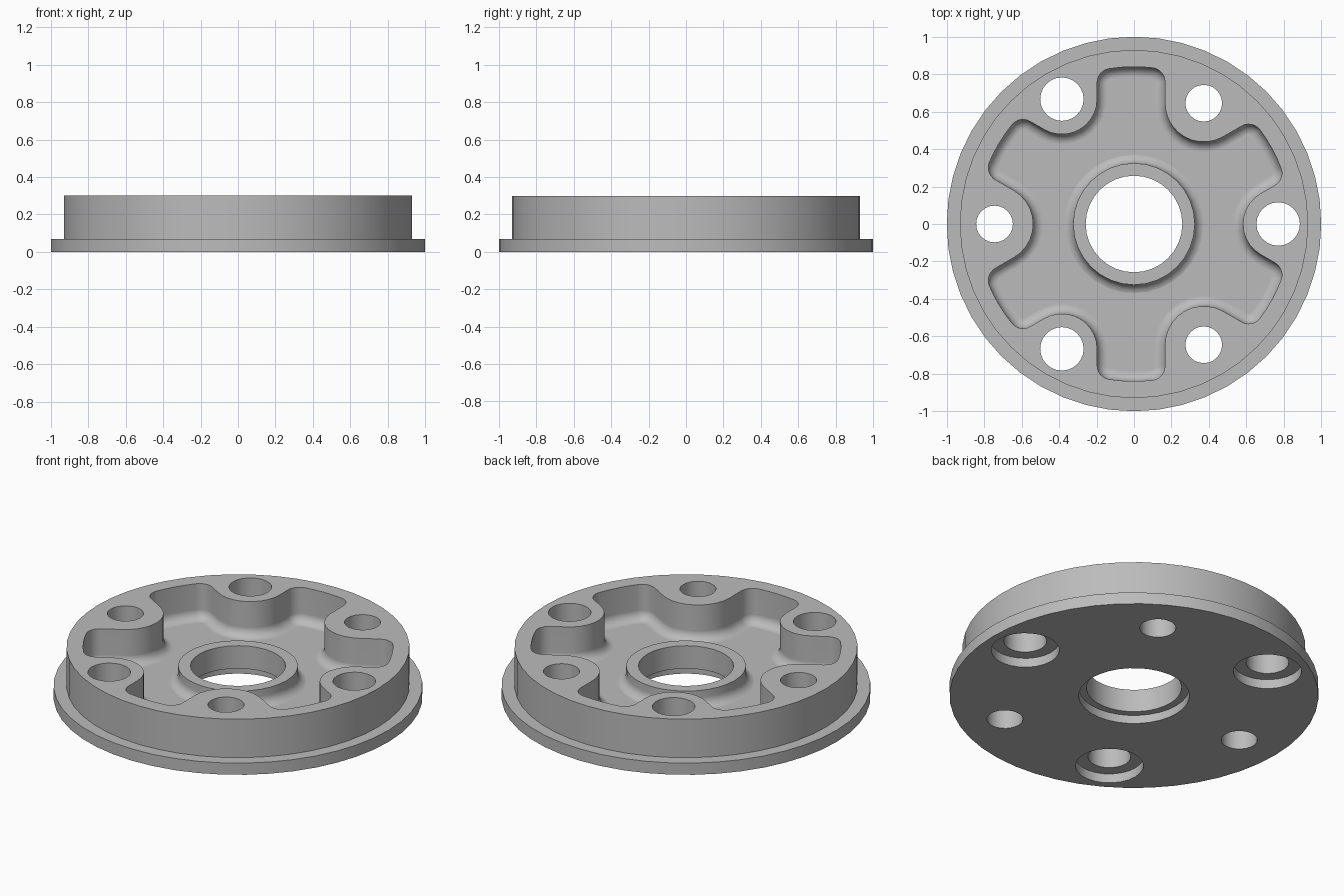
import bpy, bmesh
from math import sin, cos, pi, radians, sqrt, asin, atan2

if "Cube" in bpy.data.objects:
    bpy.data.objects.remove(bpy.data.objects["Cube"], do_unlink=True)

TOP, FLOOR, FILLET = 0.30, 0.09, 0.055
OUTER, CORNER = 0.84, 0.075            # pocket radius and its corner radius
LARGE = dict(dist=0.77, boss=0.188, hole=0.116)
SMALL = dict(dist=0.745, boss=0.207, hole=0.098)
BOLTS = [LARGE, SMALL] * 3             # one every 60 degrees

grey = bpy.data.materials.new("machined grey")
grey.use_nodes = True
colour = (0.5, 0.5, 0.5, 1)
grey.diffuse_color = colour
grey.node_tree.nodes["Principled BSDF"].inputs["Base Color"].default_value = colour


def loft(name, rings):
    """Closed solid through rings of points, capped at both ends."""
    bm = bmesh.new()
    rows = [[bm.verts.new(p) for p in ring] for ring in rings]
    n = len(rows[0])
    for low, high in zip(rows, rows[1:]):
        for i in range(n):
            j = (i + 1) % n
            bm.faces.new((low[i], low[j], high[j], high[i]))
    bm.faces.new(rows[0][::-1])
    bm.faces.new(rows[-1])
    bmesh.ops.recalc_face_normals(bm, faces=bm.faces)
    mesh = bpy.data.meshes.new(name)
    bm.to_mesh(mesh)
    bm.free()
    mesh.materials.append(grey)
    ob = bpy.data.objects.new(name, mesh)
    bpy.context.collection.objects.link(ob)
    return ob


def turned(name, profile, sides, x=0, y=0):
    """Solid of revolution from (radius, height) pairs."""
    return loft(name, [[(x + r * cos(2 * pi * i / sides), y + r * sin(2 * pi * i / sides), z)
                        for i in range(sides)] for r, z in profile])


def combine(target, tool, operation):
    bpy.context.view_layer.objects.active = target
    mod = target.modifiers.new(operation, 'BOOLEAN')
    mod.operation, mod.solver, mod.object = operation, 'EXACT', tool
    bpy.ops.object.modifier_apply(modifier=mod.name)
    bpy.data.objects.remove(tool, do_unlink=True)


def arc(cx, cy, r, start, end, steps):
    return [(cx + r * cos(start + (end - start) * i / steps),
             cy + r * sin(start + (end - start) * i / steps)) for i in range(steps + 1)]


def pocket_outline(inset, z):
    """Six straight arms joined by round bosses, offset inward by inset."""
    pts = []
    for k, bolt in enumerate(BOLTS):
        phi = radians(60 * k)
        # Round boss, from one arm to the next
        pts += arc(bolt["dist"] * cos(phi), bolt["dist"] * sin(phi), bolt["boss"] + inset,
                   phi + radians(240), phi + radians(120), 10)
        # Arm end: corner, outer arc, corner
        alpha = phi + radians(30)
        rad, reach = CORNER - inset, OUTER - CORNER
        corners = []
        for side, b in ((-1, bolt), (1, BOLTS[(k + 1) % 6])):
            half = b["dist"] / 2 - b["boss"] - CORNER
            tilt = side * asin(half / reach)
            ends = (alpha + side * pi / 2, alpha + tilt)
            c = alpha + tilt
            corners.append((c, arc(reach * cos(c), reach * sin(c), rad, *ends, 6)))
        (a0, first), (a1, last) = corners
        pts += first + arc(0, 0, OUTER - inset, a0, a1, 4)[1:-1] + last[::-1]
    return [(x, y, z) for x, y in pts]


# Flanged disc
body = turned("flanged_hub_plate", [(1, 0), (1, 0.07), (0.93, 0.07), (0.93, TOP)], 48)

# Pocket with a rounded floor edge
curve = [(FILLET * (1 - sin(t * pi / 12)), FLOOR + FILLET * (1 - cos(t * pi / 12)))
         for t in range(7)]
rings = [pocket_outline(d, z) for d, z in curve] + [pocket_outline(0, TOP + 0.05)]
combine(body, loft("pocket_cutter", rings), 'DIFFERENCE')

# Central hub with a flared foot
flare = [(0.325 + d, z - 0.001) for d, z in curve]
combine(body, turned("hub", [(0.38, 0.06)] + flare + [(0.325, 0.186)], 32), 'UNION')

# Centre bore and its recess underneath
combine(body, turned("bore_cutter", [(0.30, -0.1), (0.30, 0.05), (0.258, 0.05), (0.258, 0.5)], 32),
        'DIFFERENCE')

# Bolt holes; the larger ones are counterbored underneath
for k, bolt in enumerate(BOLTS):
    a, r = radians(60 * k), bolt["hole"]
    wide = 0.185 if bolt is LARGE else r
    profile = [(wide, -0.1), (wide, 0.055), (r, 0.055), (r, 0.5)]
    if bolt is SMALL:
        profile = [profile[0], profile[-1]]
    combine(body, turned("bolt_cutter", profile, 24, bolt["dist"] * cos(a), bolt["dist"] * sin(a)),
            'DIFFERENCE')

# Smooth shading with crisp machined edges
bpy.ops.object.select_all(action='DESELECT')
body.select_set(True)
bpy.context.view_layer.objects.active = body
bpy.ops.object.shade_smooth_by_angle(angle=radians(35))
weighted = body.modifiers.new("Weighted normals", 'WEIGHTED_NORMAL')
weighted.keep_sharp = True
